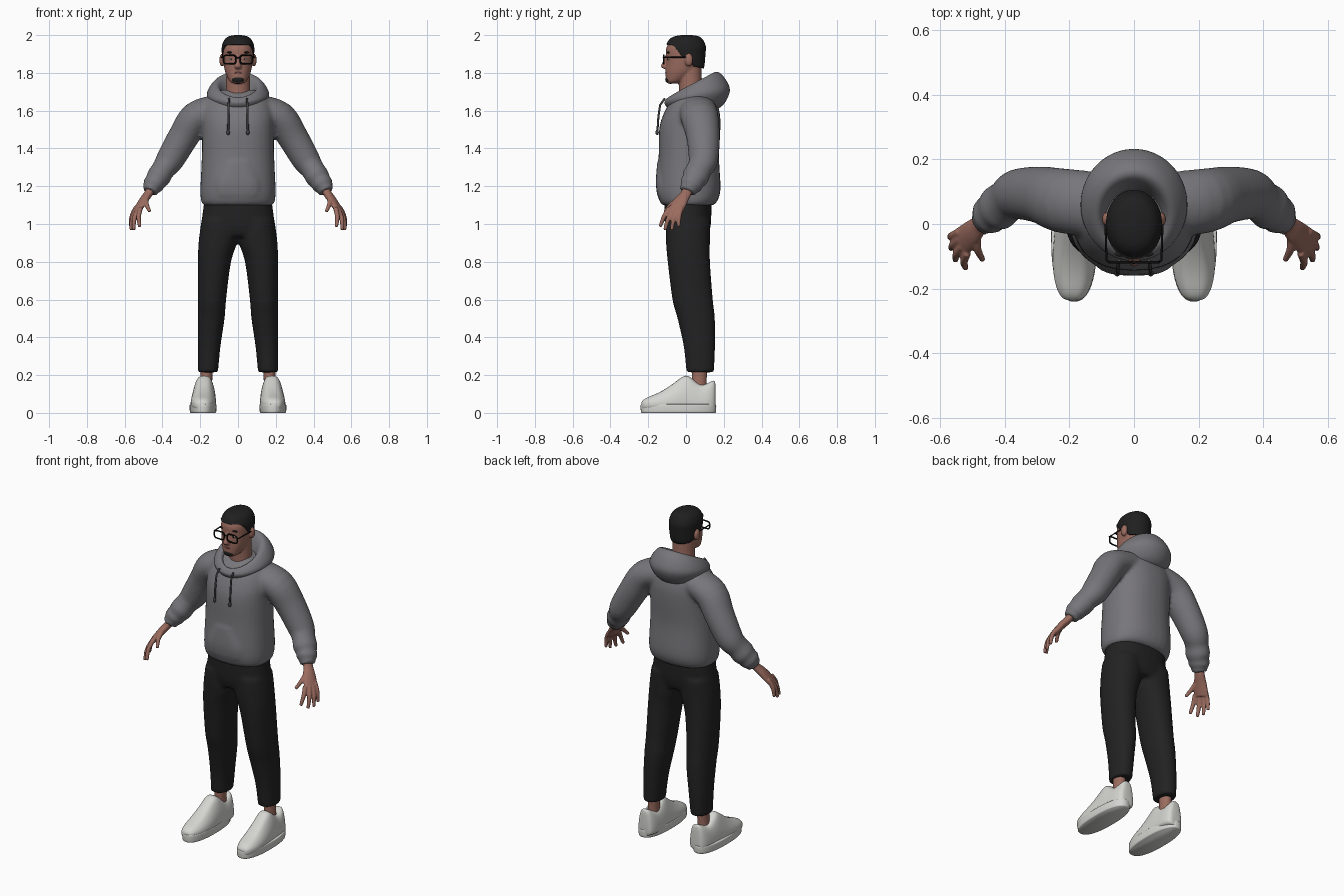
import bpy, bmesh, math
from mathutils import Vector

if "Cube" in bpy.data.objects:
    bpy.data.objects.remove(bpy.data.objects["Cube"])


def material(name, r, g, b):
    m = bpy.data.materials.new(name)
    m.diffuse_color = (r, g, b, 1)
    m.use_nodes = True
    m.node_tree.nodes["Principled BSDF"].inputs["Base Color"].default_value = m.diffuse_color
    return m


GREY = material("hoodie grey", .185, .18, .195)
CORD = material("cord dark grey", .055, .055, .06)
SKIN = material("skin brown", .33, .15, .115)
LIP = material("lip brown", .22, .085, .075)
HAIR = material("hair black", .014, .014, .014)
BLACK = material("trouser black", .016, .016, .016)
FRAME = material("frame black", .005, .005, .005)
SHOE = material("shoe white", .66, .66, .63)
EYE = material("eye white", .6, .58, .55)


def skin(bm, rings, cyclic=False):
    """Bridge equal rings of points into a closed surface."""
    vs = [[bm.verts.new(p) for p in r] for r in rings]
    n = len(vs[0])
    pairs = list(zip(vs, vs[1:])) + ([(vs[-1], vs[0])] if cyclic else [])
    for a, b in pairs:
        for i in range(n):
            j = (i + 1) % n
            bm.faces.new((a[i], a[j], b[j], b[i]))
    if not cyclic:
        bm.faces.new(vs[0])
        bm.faces.new(vs[-1][::-1])


def resample(rows, k=4):
    """Catmull-Rom smoothing of a row list."""
    out = []
    for i in range(len(rows) - 1):
        p = [rows[max(i - 1, 0)], rows[i], rows[i + 1], rows[min(i + 2, len(rows) - 1)]]
        for s in range(k):
            t = s / k
            out.append([.5 * (2 * b + (c - a) * t + (2 * a - 5 * b + 4 * c - d) * t * t
                              + (3 * b - a - 3 * c + d) * t ** 3) for a, b, c, d in zip(*p)])
    return out + [list(rows[-1])]


def loft(bm, rows, ref=None, power=2.0, n=32, side=1):
    """Rows are (x, y, z, ra, rb); rings lie flat, or follow the path when ref is given."""
    rows = resample(rows)
    pts = [Vector((r[0] * side, r[1], r[2])) for r in rows]
    rings = []
    for i, r in enumerate(rows):
        u, v = Vector((1, 0, 0)), Vector((0, 1, 0))
        if ref:
            t = (pts[min(i + 1, len(pts) - 1)] - pts[max(i - 1, 0)]).normalized()
            u = Vector(ref)
            u = (u - t * u.dot(t)).normalized()
            v = t.cross(u)
        ring = []
        for k in range(n):
            c, s = math.cos(k * math.tau / n), math.sin(k * math.tau / n)
            c = math.copysign(abs(c) ** (2 / power), c)
            s = math.copysign(abs(s) ** (2 / power), s)
            ring.append(pts[i] + u * r[3] * c + v * r[4] * s)
        rings.append(ring)
    skin(bm, rings)


def ball(bm, c, r):
    """Ellipsoid."""
    for v in bmesh.ops.create_uvsphere(bm, u_segments=32, v_segments=20, radius=1)["verts"]:
        v.co = Vector((c[0] + v.co.x * r[0], c[1] + v.co.y * r[1], c[2] + v.co.z * r[2]))


def finish(name, bm, mat, voxel=0, mirror=False, subsurf=0, smooth=4):
    bmesh.ops.recalc_face_normals(bm, faces=bm.faces)
    for f in bm.faces:
        f.smooth = True
    me = bpy.data.meshes.new(name)
    bm.to_mesh(me)
    bm.free()
    me.materials.append(mat)
    ob = bpy.data.objects.new(name, me)
    bpy.context.collection.objects.link(ob)
    if mirror:
        ob.modifiers.new("mirror", 'MIRROR').use_mirror_merge = False
    if voxel:
        m = ob.modifiers.new("blend", 'REMESH')
        m.mode, m.voxel_size, m.use_smooth_shade = 'VOXEL', voxel, True
        m = ob.modifiers.new("soften", 'SMOOTH')
        m.factor, m.iterations = .5, smooth
    if subsurf:
        ob.modifiers.new("round", 'SUBSURF').levels = subsurf
        ob.modifiers["round"].render_levels = subsurf
    return ob


def wire(name, paths, radius, mat, cyclic=False):
    cu = bpy.data.curves.new(name, 'CURVE')
    cu.dimensions, cu.bevel_depth, cu.bevel_resolution = '3D', radius, 2
    cu.use_fill_caps = True
    for path in paths:
        sp = cu.splines.new('POLY')
        sp.points.add(len(path) - 1)
        for p, co in zip(sp.points, path):
            p.co = (*co, 1)
        sp.use_cyclic_u = cyclic
    cu.materials.append(mat)
    bpy.context.collection.objects.link(bpy.data.objects.new(name, cu))


# Hoodie body and sleeves, blended into one surface
bm = bmesh.new()
loft(bm, [(0, .01, 1.10, .185, .135), (0, .013, 1.125, .196, .155), (0, .015, 1.19, .199, .168),
          (0, .015, 1.35, .192, .160), (0, .02, 1.50, .19, .162), (0, .03, 1.58, .19, .15),
          (0, .04, 1.65, .17, .122), (0, .05, 1.69, .14, .09), (0, .05, 1.71, .10, .06)], power=2.3)
for s in (1, -1):
    loft(bm, [(.11, .06, 1.61, .10, .075), (.22, .072, 1.565, .10, .085), (.29, .09, 1.46, .088, .081),
              (.36, .092, 1.34, .078, .074), (.395, .07, 1.29, .068, .062), (.42, .05, 1.25, .072, .064),
              (.437, .037, 1.225, .06, .056), (.45, .025, 1.205, .062, .056),
              (.458, .017, 1.19, .048, .045), (.468, .008, 1.17, .046, .042)], ref=(0, 1, 0), side=s)
# Front pocket swelling
loft(bm, [(0, -.07, 1.15, .13, .082), (0, -.07, 1.22, .13, .09), (0, -.07, 1.33, .085, .082)], power=3)
finish("hoodie", bm, GREY, voxel=.011)

# Hood lying open around the neck: thick behind, thin at the throat
bm = bmesh.new()
rings = []
for k in range(28):
    a = k * math.tau / 28
    s = (1 + math.cos(a)) / 2
    w, h = .028 + .054 * s, .06 + .15 * s
    top = Vector((.115 * math.sin(a), .035 + .125 * math.cos(a), 1.672 + .143 * s ** .9))
    out = Vector((math.sin(a), math.cos(a), 0))
    rings.append([top + out * o * w + Vector((0, 0, -h * d)) for o, d in
                  ((-.1, 0), (.4, .08), (.95, .42), (.9, .62), (.35, 1), (-.5, 1), (-.75, .6), (-.45, .2))])
skin(bm, rings, cyclic=True)
finish("hood", bm, GREY, subsurf=2)

# Drawstrings with knotted tips
wire("drawstrings", [[(s * .047, -.112, 1.665), (s * .05, -.137, 1.63), (s * .051, -.146, 1.57),
                      (s * .052, -.152, 1.48)] for s in (1, -1)], .0055, CORD)
bm = bmesh.new()
ball(bm, (.052, -.153, 1.485), (.009, .009, .014))
finish("drawstring_tips", bm, CORD, mirror=True)

# Trousers
bm = bmesh.new()
loft(bm, [(0, .01, 1.13, .178, .125), (0, .01, 1.0, .194, .122), (0, .01, .935, .198, .105)], power=2.3)
for s in (1, -1):
    loft(bm, [(.095, .01, 1.02, .098, .118), (.103, .01, .92, .104, .117), (.125, .015, .8, .088, .112),
              (.138, .035, .6, .075, .107), (.142, .054, .5, .071, .099), (.153, .071, .35, .060, .083),
              (.159, .075, .215, .053, .073)], power=2.2, side=s)
finish("trousers", bm, BLACK, voxel=.011)

# Ankles
bm = bmesh.new()
loft(bm, [(.172, .07, .08, .036, .043), (.168, .07, .16, .031, .039), (.165, .072, .26, .034, .042)])
finish("ankles", bm, SKIN, mirror=True)

# Shoe uppers, lofted from toe to heel
bm = bmesh.new()
rings = []
for y, w, h, t in ((-.238, .025, .058, .5), (-.215, .048, .08, .6), (-.16, .066, .098, .62), (-.085, .07, .14, .55),
                   (-.02, .066, .195, .58), (.015, .064, .205, .66), (.07, .062, .142, .75),
                   (.115, .06, .155, .72), (.148, .048, .178, .65), (.158, .03, .16, .6)):
    cx = .184 - .04 * (y + .1)
    half = [(.9, .012), (1, .045), (.93, .05 + .4 * (h - .05)), (t, .05 + .88 * (h - .05)), (t * .5, h)]
    pts = half + [(-x, z) for x, z in half[::-1]]
    rings.append([Vector((cx + x * w, y, z)) for x, z in pts])
skin(bm, rings)
finish("shoes", bm, SHOE, mirror=True, subsurf=2)

# Shoe soles
bm = bmesh.new()
loft(bm, [(.185, -.04, 0, .066, .195), (.185, -.04, .008, .07, .199), (.185, -.04, .04, .071, .2),
          (.185, -.04, .046, .067, .196)], power=2.4, n=48)
sole = finish("soles", bm, SHOE, mirror=True)

# Hands: palm, four fingers and thumb
bm = bmesh.new()
loft(bm, [(.455, .015, 1.20, .03, .024), (.475, .0, 1.16, .029, .022), (.50, -.025, 1.125, .038, .021),
          (.525, -.048, 1.085, .043, .018), (.534, -.056, 1.068, .040, .015)], ref=(.3, 1, 0))
for base, tip in (((.516, -.088, 1.085), (.52, -.137, .985)), ((.53, -.068, 1.08), (.552, -.112, .968)),
                  ((.538, -.046, 1.08), (.566, -.076, .968)), ((.538, -.024, 1.09), (.57, -.04, .985)),
                  ((.485, -.035, 1.135), (.467, -.112, 1.065))):
    a, b = Vector(base), Vector(tip)
    m = a.lerp(b, .5) + Vector((.008, -.004, .004))
    loft(bm, [(*a, .013, .013), (*m, .0125, .0125), (*b, .009, .009)], ref=(1, .3, 0), n=16)
finish("hands", bm, SKIN, voxel=.005, mirror=True, smooth=3)

# Head, neck, nose and ears
bm = bmesh.new()
loft(bm, [(0, -.07, 1.745, .025, .03), (0, -.058, 1.757, .045, .048), (0, -.03, 1.80, .066, .078),
          (0, -.014, 1.84, .075, .093), (0, -.006, 1.88, .08, .1), (0, -.004, 1.93, .081, .101),
          (0, 0, 1.97, .068, .082), (0, 0, 1.985, .045, .055)], power=2.15)
loft(bm, [(0, .035, 1.60, .07, .066), (0, .025, 1.70, .064, .062), (0, .02, 1.84, .062, .062)])
loft(bm, [(0, -.098, 1.895, .009, .01), (0, -.108, 1.86, .012, .015), (0, -.114, 1.835, .018, .019),
          (0, -.108, 1.822, .015, .012)], n=16)
for s in (1, -1):
    ball(bm, (s * .085, .015, 1.868), (.014, .022, .033))
finish("head", bm, SKIN, voxel=.0055, smooth=3)


# Hair cap: its lower edge is lifted to a hairline that falls toward the nape
def hairline(y):
    line = [(-.2, 1.952), (-.07, 1.948), (-.045, 1.92), (-.02, 1.885), (.01, 1.875), (.04, 1.835), (.2, 1.80)]
    for (a, za), (b, zb) in zip(line, line[1:]):
        if y <= b:
            return za + (zb - za) * (y - a) / (b - a)
    return line[-1][1]


bm = bmesh.new()
loft(bm, [(0, .02, 1.80, .07, .07), (0, .005, 1.85, .081, .094), (0, -.001, 1.90, .0855, .104),
          (0, -.001, 1.94, .0855, .106), (0, 0, 1.975, .072, .09), (0, .003, 1.993, .05, .066),
          (0, .005, 2.0, .018, .028)], power=2.1, n=64)
for v in bm.verts:
    v.co.z = max(v.co.z, hairline(v.co.y))
finish("hair", bm, HAIR)

# Goatee, lips, eyes and brows
bm = bmesh.new()
ball(bm, (0, -.082, 1.766), (.037, .028, .024))
finish("goatee", bm, HAIR)
bm = bmesh.new()
ball(bm, (0, -.102, 1.80), (.022, .008, .006))
finish("lips", bm, LIP)
bm = bmesh.new()
ball(bm, (.036, -.090, 1.872), (.013, .007, .006))
finish("eyes", bm, EYE, mirror=True)
bm = bmesh.new()
ball(bm, (.036, -.0965, 1.872), (.005, .003, .005))
ball(bm, (.038, -.093, 1.908), (.022, .008, .005))
finish("pupils_and_brows", bm, HAIR, mirror=True)

# Glasses: two rounded rims, bridge and side arms
rims = []
for s in (1, -1):
    rims.append([(s * .044 + .033 * math.copysign(abs(math.cos(a)) ** .5, math.cos(a)), -.118,
                  1.871 + .023 * math.copysign(abs(math.sin(a)) ** .5, math.sin(a)))
                 for a in [k * math.tau / 24 for k in range(24)]])
wire("glasses_rims", rims, .0042, FRAME, cyclic=True)
arms = [[(s * .076, -.118, 1.883), (s * .085, -.112, 1.883), (s * .088, .0, 1.883), (s * .088, .025, 1.87)]
        for s in (1, -1)]
wire("glasses_arms", arms + [[(-.012, -.118, 1.878), (0, -.12, 1.881), (.012, -.118, 1.878)]], .0035, FRAME)
